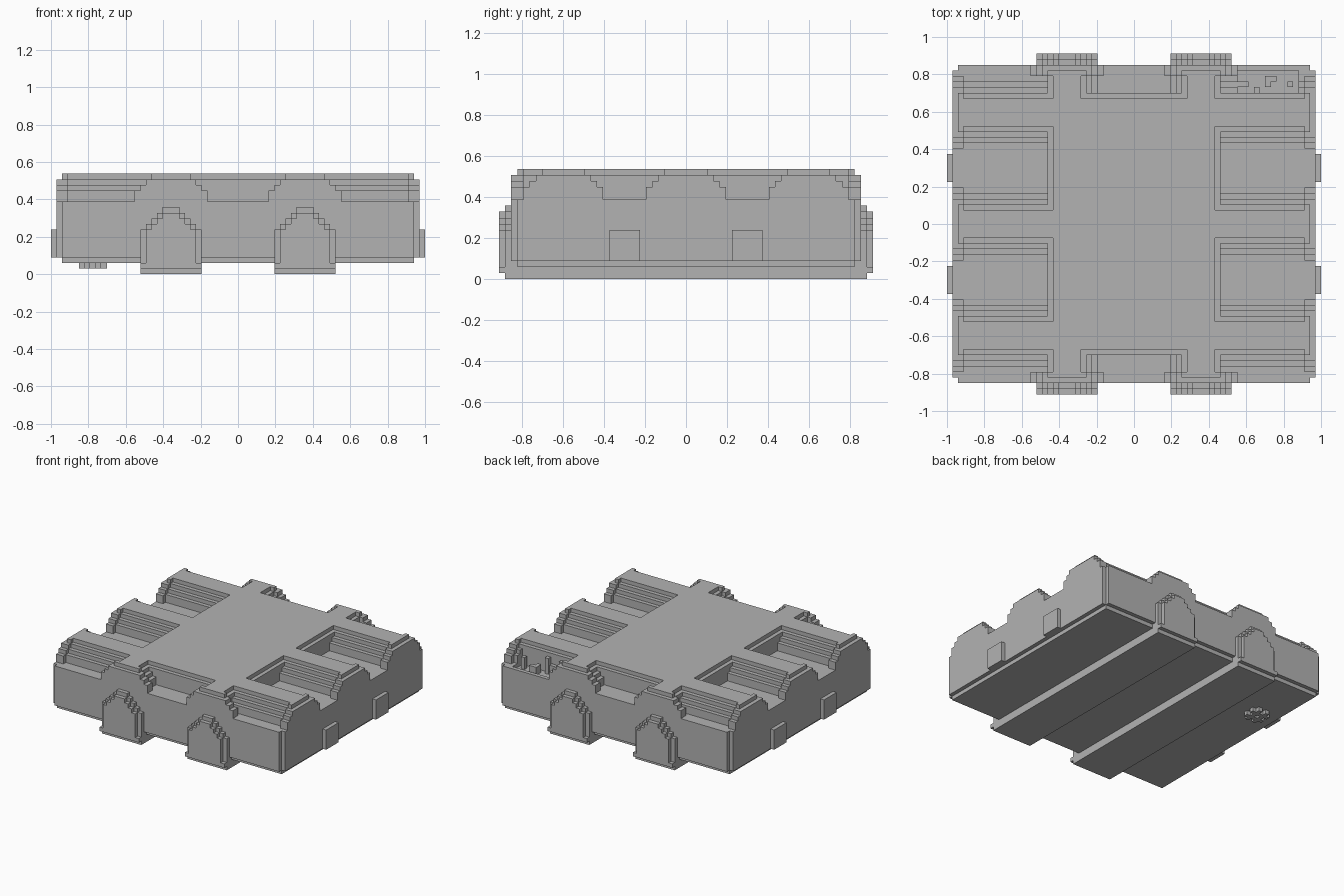
import bpy
import bmesh
from mathutils import Vector

cube = bpy.data.objects.get("Cube")
if cube:
    bpy.data.objects.remove(cube, do_unlink=True)

U = 2 / 67  # edge length of one block

grey = bpy.data.materials.new("plain grey")
grey.use_nodes = True
grey.diffuse_color = (0.45, 0.45, 0.45, 1)
grey.node_tree.nodes["Principled BSDF"].inputs["Base Color"].default_value = (0.45, 0.45, 0.45, 1)


def box(x0, x1, y0, y1, z0, z1):
    """Set of blocks filling a box; x and y edges lie on half units."""
    return {(x, y, z)
            for x in range(int(x0 + 0.5), int(x1 + 0.5))
            for y in range(int(y0 + 0.5), int(y1 + 0.5))
            for z in range(z0, z1)}


def mirror(blocks):
    return {(sx * x, sy * y, z) for x, y, z in blocks for sx in (1, -1) for sy in (1, -1)}


def build(name, blocks):
    """Skin the blocks and merge coplanar faces."""
    bm = bmesh.new()
    verts = {}

    def vert(p):
        key = tuple(round(c * 2) for c in p)
        if key not in verts:
            verts[key] = bm.verts.new(p * U)
        return verts[key]

    for x, y, z in blocks:
        centre = Vector((x, y, z + 0.5))
        for axis in range(3):
            for sign in (1, -1):
                n = Vector((0, 0, 0))
                n[axis] = sign
                if (x + int(n.x), y + int(n.y), z + int(n.z)) in blocks:
                    continue
                a = Vector((0, 0, 0))
                a[(axis + 1) % 3] = 0.5
                b = n.cross(a)
                mid = centre + n / 2
                bm.faces.new([vert(mid + d) for d in (-a - b, a - b, a + b, b - a)])
    bmesh.ops.dissolve_limit(bm, angle_limit=0.01, verts=bm.verts[:], edges=bm.edges[:])
    mesh = bpy.data.meshes.new(name)
    bm.to_mesh(mesh)
    bm.free()
    mesh.materials.append(grey)
    obj = bpy.data.objects.new(name, mesh)
    bpy.context.scene.collection.objects.link(obj)


# Main slab with every outer edge stepped back by one block
body = box(-32.5, 32.5, -27.5, 27.5, 3, 17)
body |= box(-31.5, 31.5, -28.5, 28.5, 3, 17)
body |= box(-31.5, 31.5, -27.5, 27.5, 2, 18)

# Stepped pockets around the rim, narrower at the outer lip
cuts = set()
for k, (z0, z1) in enumerate([(17, 18), (16, 17), (15, 16), (13, 15)]):
    rim = 0 if k == 0 else 1
    # side pockets
    cuts |= box(14.5 + rim, 30.5, 2.5 + k, 17.5 - k, z0, z1)
    cuts |= box(30.5, 32.5, 3.5 + k, 16.5 - k, z0, z1)
    # middle pockets at the front and back
    cuts |= box(k - 9.5, 9.5 - k, 22.5 + rim, 26.5, z0, z1)
    cuts |= box(k - 8.5, 8.5 - k, 26.5, 28.5, z0, z1)
    # corner pockets
    cuts |= box(14.5 + rim, 30.5, 22.5 + k, 26.5, z0, z1)
    cuts |= box(30.5, 32.5, 23.5 + k, 28.5, z0, z1)
    cuts |= box(15.5 + k, 32.5, 26.5, 28.5, z0, z1)
body -= mirror(cuts)

# Broken steps in one corner, with a few blocks left over
body -= box(18.5, 29.5, 23.5, 27.5, 12, 17)
for x, y, width, top in [(19, 25, 2, 15), (22, 24, 1, 16), (24, 25, 1, 14), (24, 26, 2, 14), (28, 25, 1, 15)]:
    body |= box(x - 0.5, x + width - 0.5, y - 0.5, y + 0.5, 12, top)
build("body", body)

# Rails under the slab, ending in stepped arches
for side, name in ((1, "left_rail"), (-1, "right_rail")):
    c = 12 * side
    rail = box(c - 5.5, c + 5.5, -29.5, 29.5, 0, 1)
    rail |= box(c - 5.5, c + 5.5, -30.5, 30.5, 1, 2)
    arch = box(c - 5.5, c + 5.5, 27.5, 29.5, 2, 8)
    arch |= box(c - 4.5, c + 4.5, 29.5, 30.5, 2, 8)
    for k in range(4):
        half = 4.5 - k
        arch |= box(c - half, c + half, 28.5, 29.5, 8 + k, 9 + k)
        if k:
            arch |= box(c - half, c + half, 29.5, 30.5, 7 + k, 8 + k)
    rail |= arch | {(x, -y, z) for x, y, z in arch}
    build(name, rail)

# Small raised plates on the sides
build("side_plates", mirror(box(32.5, 33.5, 7.5, 12.5, 3, 8)))

# Small flower-like stud on the underside
pattern = [".#.#.", "#####", ".#.#.", "#####", ".#.#."]
stud = {(col - 28, row + 11, 1)
        for row, line in enumerate(pattern)
        for col, mark in enumerate(line) if mark == "#"}
build("underside_stud", stud)
